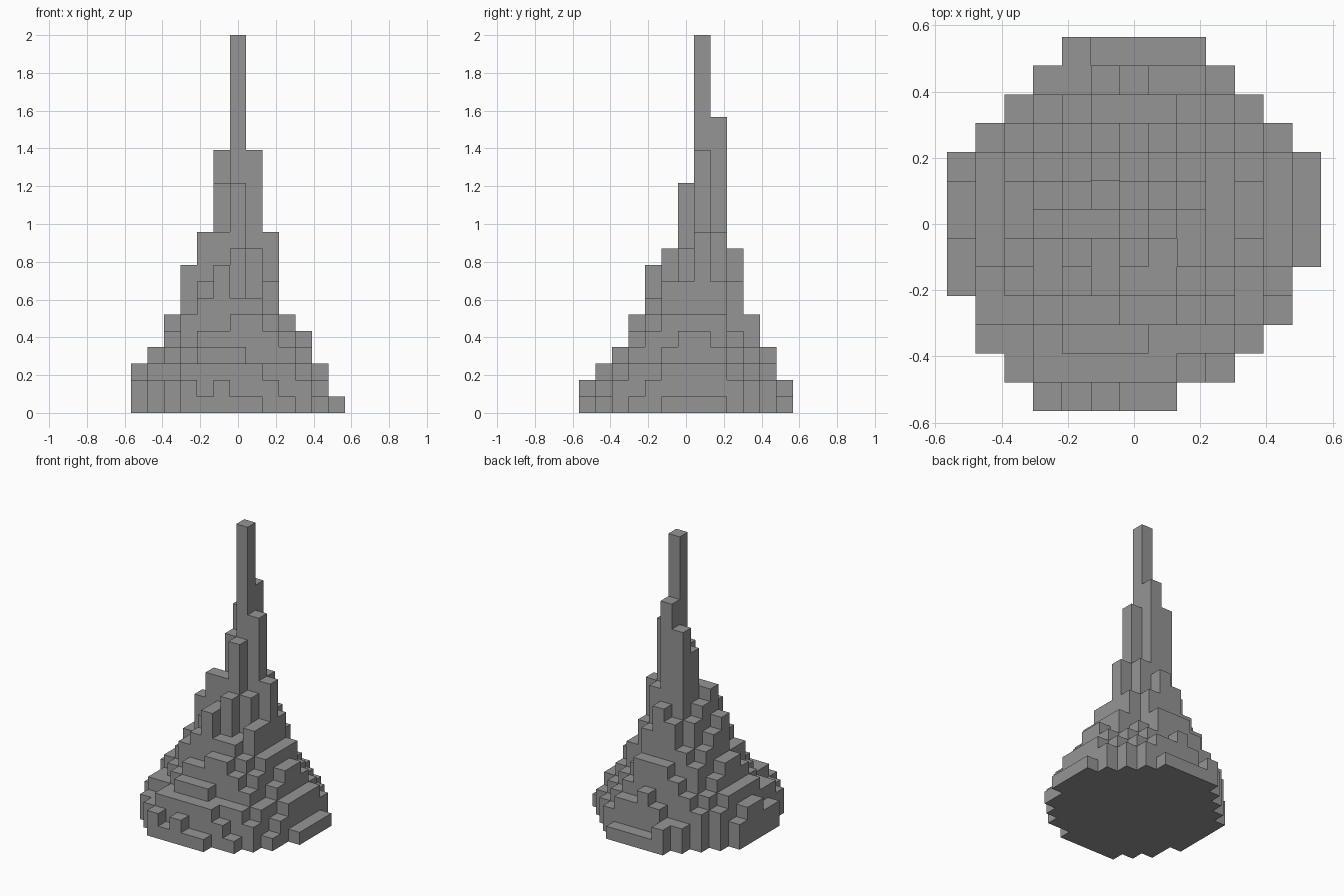
import bpy, bmesh
from math import hypot
from mathutils import Vector

old_cube = bpy.data.objects.get("Cube")
if old_cube:
    bpy.data.objects.remove(old_cube, do_unlink=True)

CELLS = 13
LEVELS = 23
UNIT = 2 / LEVELS

# Round footprint: first and last column of each row, front to back
footprint = [(3, 7), (2, 9), (1, 10), (1, 11), (0, 11), (0, 12), (0, 12),
             (0, 12), (0, 12), (1, 11), (2, 10), (3, 9), (4, 8)]

# Slope of the mountain: distance from its axis, height in blocks
slope = [(0, 12), (2, 9.4), (3, 7), (3.5, 6), (4.5, 4.2), (5.5, 2.7), (6.6, 1), (9, 1)]

# Pillars that break the regular slope: (row, first column) -> heights along +x
pillars = {
    (0, 3): [2, 1, 2, 1, 1],
    (1, 2): [2, 3, 3, 3, 3, 3, 2, 1],
    (2, 1): [2, 2, 3, 4, 4, 4, 3, 3],
    (3, 1): [3, 3, 4, 5, 5, 6, 6, 5],
    (4, 3): [6, 7, 9, 7, 7, 6],
    (5, 3): [6, 8, 9, 10, 7, 8],
    (6, 2): [6, 9, 11, 11, 14, 10, 8],
    (7, 3): [8, 10, 14, 23, 16, 11, 6],
    (8, 4): [9, 16, 18, 11, 8, 6, 4],
    (9, 4): [7, 9, 10, 8, 5, 4, 3, 2],
    (10, 8): [4, 3, 2],
    (11, 3): [2, 2, 3, 4, 3, 3, 2],
    (12, 4): [2, 1, 1, 1, 1],
}


def slope_height(col, row):
    """Blocks on the plain slope above one cell."""
    d = hypot(col - 5.7, row - 6.5)
    for (d0, h0), (d1, h1) in zip(slope, slope[1:]):
        if d <= d1:
            return max(1, round(h0 + (h1 - h0) * (d - d0) / (d1 - d0)))
    return 1


# Heights of all columns
heights = {(col, row): slope_height(col, row)
           for row, (first, last) in enumerate(footprint)
           for col in range(first, last + 1)}
for (row, first), run in pillars.items():
    for step, blocks in enumerate(run):
        heights[first + step, row] = blocks

# Low ledges at the left and right rims
for row in range(5, 9):
    heights[12, row] = 1
    heights[0, row] = 3 if row in (6, 7) else 2

blocks = {(col, row, level) for (col, row), top in heights.items() for level in range(top)}


def add_skin(bm, block):
    """Add the faces of one block that touch open air."""
    centre = Vector(block) + Vector((0.5 - CELLS / 2, 0.5 - CELLS / 2, 0.5))
    for axis in range(3):
        for sign in (-1, 1):
            n, u, v = Vector(), Vector(), Vector()
            n[axis], u[(axis + 1) % 3], v[(axis + 2) % 3] = sign, sign, 1
            if tuple(int(a + b) for a, b in zip(block, n)) in blocks:
                continue
            corners = [centre + (n + u * i + v * j) / 2
                       for i, j in ((-1, -1), (1, -1), (1, 1), (-1, 1))]
            bm.faces.new([bm.verts.new(p * UNIT) for p in corners])


# Stepped spire: outer skin of the stacked blocks, flat areas merged
bm = bmesh.new()
for block in sorted(blocks):
    add_skin(bm, block)
bmesh.ops.remove_doubles(bm, verts=bm.verts[:], dist=UNIT / 50)
bmesh.ops.dissolve_limit(bm, angle_limit=0.02, verts=bm.verts[:], edges=bm.edges[:])
mesh = bpy.data.meshes.new("stepped_spire")
bm.to_mesh(mesh)
bm.free()

# Plain grey stone
grey = (0.3, 0.3, 0.3, 1)
stone = bpy.data.materials.new("grey_stone")
stone.use_nodes = True
stone.diffuse_color = grey
stone.node_tree.nodes["Principled BSDF"].inputs["Base Color"].default_value = grey
mesh.materials.append(stone)

spire = bpy.data.objects.new("stepped_spire", mesh)
bpy.context.collection.objects.link(spire)
